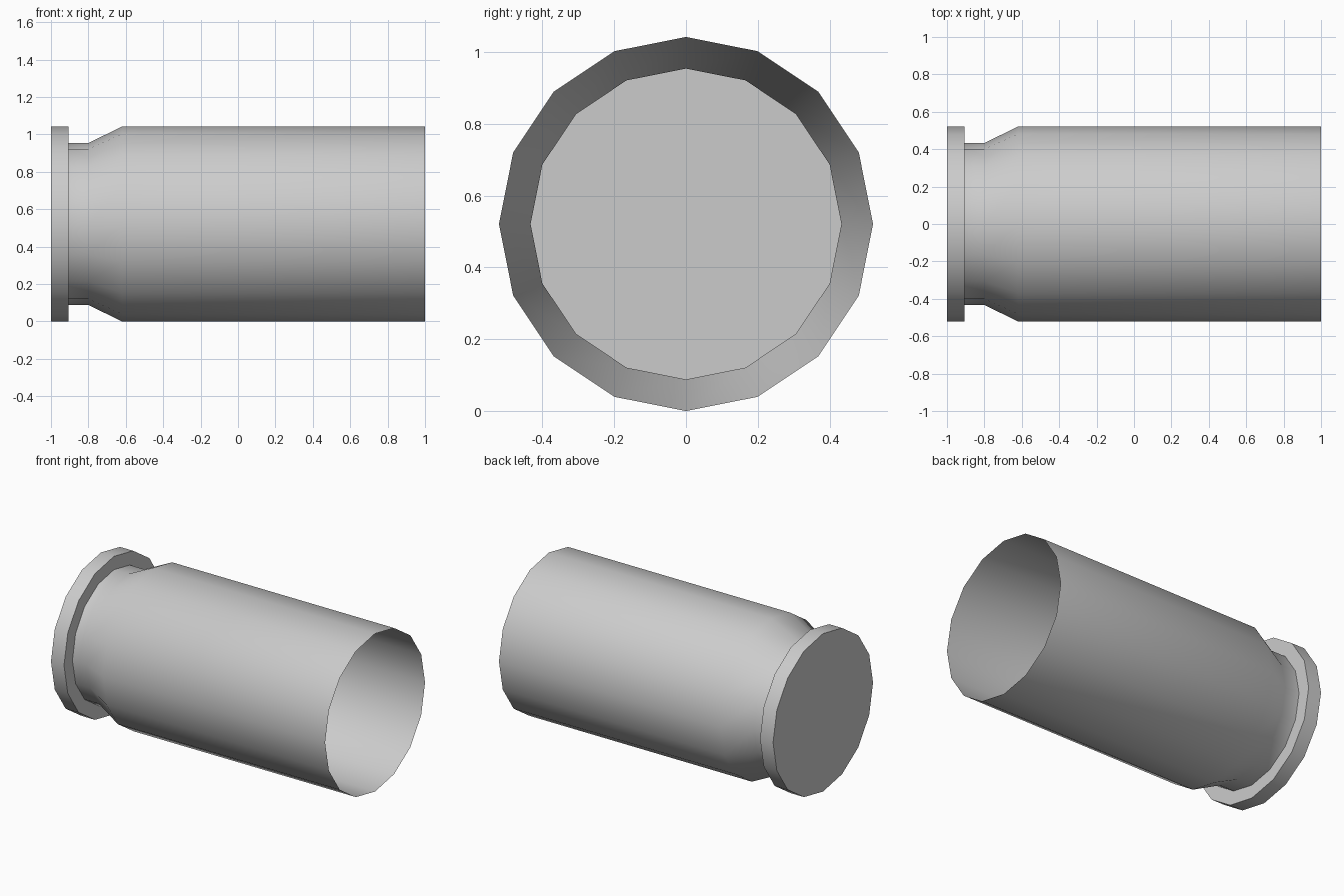
import bpy, bmesh, math

if "Cube" in bpy.data.objects:
    bpy.data.objects.remove(bpy.data.objects["Cube"])

SIDES = 16
R, NECK = 0.521, 0.433

# Profile (x, radius) from the open mouth back to the base
profile = [(1, R), (-0.62, R), (-0.8, NECK), (-0.905, NECK), (-0.905, R), (-1, R)]

bm = bmesh.new()
rings = []
for x, r in profile:
    angles = [2 * math.pi * i / SIDES for i in range(SIDES)]
    rings.append([bm.verts.new((x, r * math.cos(a), R + r * math.sin(a))) for a in angles])

# Thin wall, extractor groove and rim
for a, b in zip(rings, rings[1:]):
    for i in range(SIDES):
        j = (i + 1) % SIDES
        bm.faces.new((a[i], a[j], b[j], b[i]))

# Closed base; the mouth stays open
bm.faces.new(rings[-1])
bm.normal_update()
# Make the faces point outward, judged by the base facing -x
bmesh.ops.recalc_face_normals(bm, faces=bm.faces[:])
base = max(bm.faces, key=lambda f: len(f.verts))
if base.normal.x > 0:
    bmesh.ops.reverse_faces(bm, faces=bm.faces[:])

mesh = bpy.data.meshes.new("casing")
bm.to_mesh(mesh)
bm.free()
casing = bpy.data.objects.new("casing", mesh)
bpy.context.collection.objects.link(casing)

# Smooth wall with sharp rim edges
bpy.context.view_layer.objects.active = casing
casing.select_set(True)
bpy.ops.object.shade_smooth_by_angle(angle=math.radians(30))
